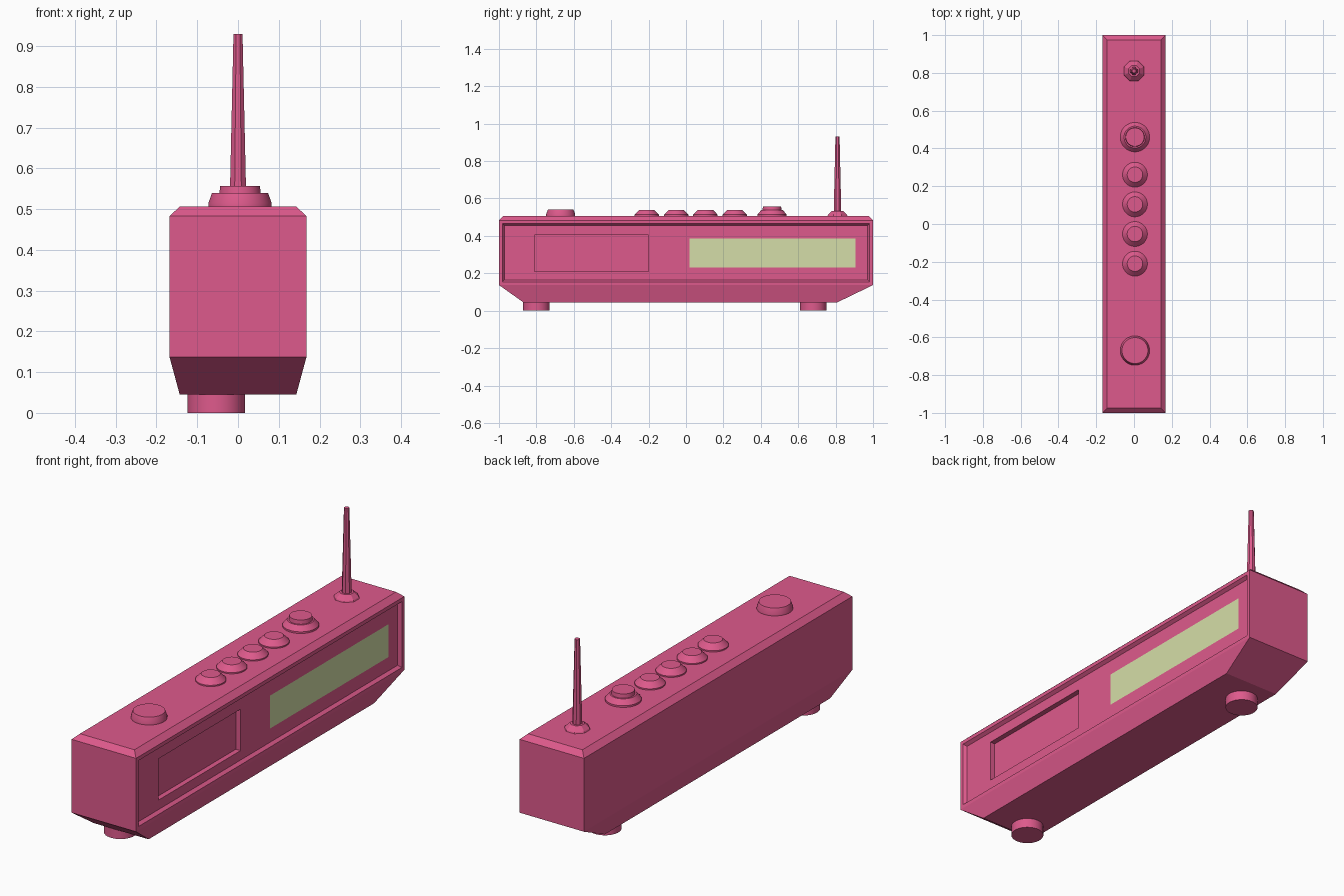
import bpy, bmesh, math
from mathutils import Vector

cube = bpy.data.objects.get("Cube")
if cube:
    bpy.data.objects.remove(cube, do_unlink=True)


def material(name, rgb):
    m = bpy.data.materials.new(name)
    m.use_nodes = True
    m.diffuse_color = (*rgb, 1)
    m.node_tree.nodes["Principled BSDF"].inputs["Base Color"].default_value = (*rgb, 1)
    return m


PINK = material("pink plastic", (0.73, 0.102, 0.262))
SCREEN = material("pale green screen", (0.665, 0.73, 0.392))


def add_object(name, bm, mats=(PINK,)):
    mesh = bpy.data.meshes.new(name)
    bm.to_mesh(mesh)
    bm.free()
    ob = bpy.data.objects.new(name, mesh)
    bpy.context.collection.objects.link(ob)
    for m in mats:
        mesh.materials.append(m)
    return ob


def turned(name, x, y, profile, sides=32, smooth=True):
    """Stack of rings (radius, height) closed at both ends."""
    bm = bmesh.new()
    rings = []
    for r, z in profile:
        turns = [2 * math.pi * (i + 0.5) / sides for i in range(sides)]
        rings.append([bm.verts.new((x + r * math.cos(a), y + r * math.sin(a), z)) for a in turns])
    for low, high in zip(rings, rings[1:]):
        for i in range(sides):
            j = (i + 1) % sides
            bm.faces.new((low[i], low[j], high[j], high[i]))
    bm.faces.new(rings[0][::-1])
    bm.faces.new(rings[-1])
    ob = add_object(name, bm)
    if smooth:
        bpy.ops.object.select_all(action="DESELECT")
        ob.select_set(True)
        bpy.context.view_layer.objects.active = ob
        bpy.ops.object.shade_smooth_by_angle(angle=math.radians(25))
    return ob


# Body: stacked rectangles (half width, front y, back y, height)
bm = bmesh.new()
levels = [(0.143, -0.87, 0.81, 0.045), (0.168, -1, 1, 0.137),
          (0.168, -1, 1, 0.483), (0.142, -0.975, 0.975, 0.507)]
rings = [[bm.verts.new(p) for p in ((-w, f, z), (w, f, z), (w, b, z), (-w, b, z))]
         for w, f, b, z in levels]
for low, high in zip(rings, rings[1:]):
    for i in range(4):
        j = (i + 1) % 4
        bm.faces.new((low[i], low[j], high[j], high[i]))
bm.faces.new(rings[0][::-1])
bm.faces.new(rings[-1])
bm.normal_update()

# Recessed face panel on the display side
panel = max(bm.faces, key=lambda f: f.normal.x)
bmesh.ops.inset_region(bm, faces=[panel], thickness=0.025, depth=0)
bmesh.ops.inset_region(bm, faces=[panel], thickness=0.015, depth=-0.015)
panel_x = panel.calc_center_median().x


def panel_faces():
    return [f for f in bm.faces
            if f.normal.x > 0.99 and abs(f.calc_center_median().x - panel_x) < 0.001]


# Cut the panel along the pocket and screen outlines
POCKET = (-0.81, -0.20, 0.21, 0.405)
DISPLAY = (0.02, 0.905, 0.23, 0.385)
for y0, y1, z0, z1 in (POCKET, DISPLAY):
    for co, no in (((0, y0, 0), (0, 1, 0)), ((0, y1, 0), (0, 1, 0)),
                   ((0, 0, z0), (0, 0, 1)), ((0, 0, z1), (0, 0, 1))):
        faces = panel_faces()
        edges = {e for f in faces for e in f.edges}
        verts = {v for f in faces for v in f.verts}
        bmesh.ops.bisect_plane(bm, geom=faces + list(edges) + list(verts),
                               plane_co=Vector(co), plane_no=Vector(no))
        bm.normal_update()


def inside(face, box):
    c = face.calc_center_median()
    return box[0] < c.y < box[1] and box[2] < c.z < box[3]


for f in panel_faces():
    if inside(f, DISPLAY):
        f.material_index = 1
pocket = [f for f in panel_faces() if inside(f, POCKET)]
bmesh.ops.inset_region(bm, faces=pocket, thickness=0.0005, depth=-0.024)
add_object("body", bm, (PINK, SCREEN))

# Feet
for name, y in (("front_foot", -0.80), ("back_foot", 0.68)):
    turned(name, -0.053, y, [(0.071, 0), (0.071, 0.05)])

# Buttons along the top
TOP = 0.505
turned("large_button", 0.005, -0.67, [(0.078, TOP), (0.078, 0.515), (0.069, 0.54)])
for i in range(4):
    turned(f"small_button_{i + 1}", 0.005, -0.21 + i * 0.157,
           [(0.066, TOP), (0.066, 0.513), (0.041, 0.538)])
turned("knob", 0.005, 0.46,
       [(0.078, TOP), (0.078, 0.515), (0.058, 0.538), (0.051, 0.538), (0.049, 0.557)])

# Antenna with a faceted base
turned("antenna_base", 0, 0.81, [(0.058, TOP), (0.054, 0.513), (0.032, 0.533)], 8, False)
turned("antenna_rod", 0, 0.81, [(0.022, 0.52), (0.012, 0.93)], 8, False)
